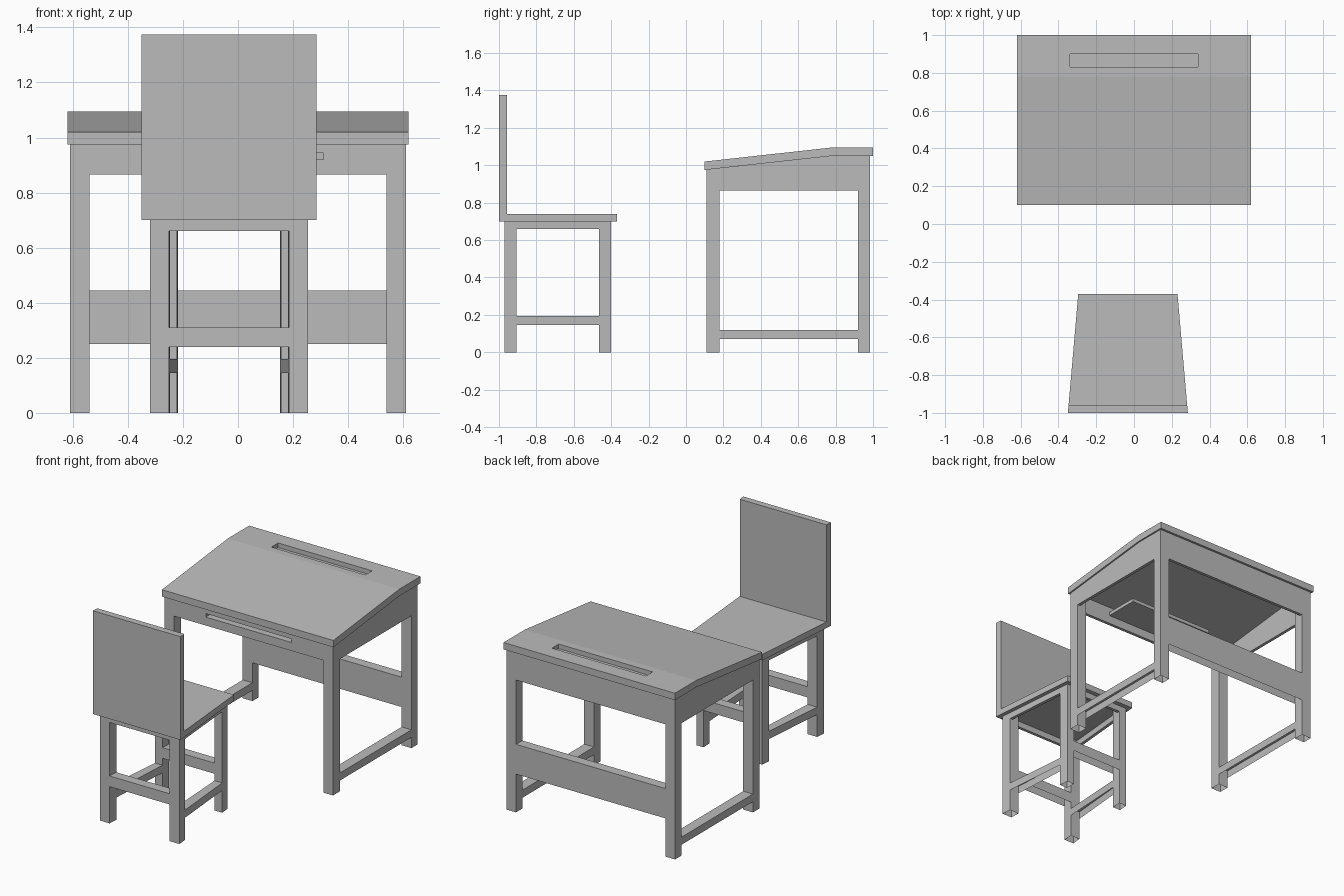
import bpy
import bmesh

cube = bpy.data.objects.get("Cube")
if cube:
    bpy.data.objects.remove(cube)

grey = bpy.data.materials.new("plain_grey")
grey.use_nodes = True
grey.diffuse_color = (0.5, 0.5, 0.5, 1)
grey.node_tree.nodes["Principled BSDF"].inputs["Base Color"].default_value = (0.5, 0.5, 0.5, 1)


def finish(name, bm):
    bmesh.ops.recalc_face_normals(bm, faces=bm.faces)
    mesh = bpy.data.meshes.new(name)
    bm.to_mesh(mesh)
    bm.free()
    mesh.materials.append(grey)
    obj = bpy.data.objects.new(name, mesh)
    bpy.context.collection.objects.link(obj)
    return obj


def loft(name, lower, upper, skip=""):
    """Join two matching outlines; skip 'lower' or 'upper' leaves that end open."""
    bm = bmesh.new()
    a = [bm.verts.new(p) for p in lower]
    b = [bm.verts.new(p) for p in upper]
    n = len(a)
    for i in range(n):
        bm.faces.new((a[i], a[(i + 1) % n], b[(i + 1) % n], b[i]))
    if skip != "lower":
        bm.faces.new(a)
    if skip != "upper":
        bm.faces.new(b)
    return finish(name, bm)


def post(name, outline, z0, z1, skip=""):
    """Upright prism; z1 may be a function of y."""
    top = z1 if callable(z1) else (lambda y: z1)
    return loft(name, [(x, y, z0) for x, y in outline],
                [(x, y, top(y)) for x, y in outline], skip)


def rect(x0, x1, y0, y1):
    return [(x0, y0), (x1, y0), (x1, y1), (x0, y1)]


def cut(obj, cutter):
    """Subtract the cutter for good and delete it."""
    mod = obj.modifiers.new("cut", "BOOLEAN")
    mod.operation = "DIFFERENCE"
    mod.solver = "EXACT"
    mod.object = cutter
    graph = bpy.context.evaluated_depsgraph_get()
    mesh = bpy.data.meshes.new_from_object(obj.evaluated_get(graph))
    obj.modifiers.clear()
    obj.data = mesh
    bpy.data.objects.remove(cutter)


# ---------- Desk ----------
def under_top(y):
    return min(1.05, 0.975 + (y - 0.1) * 0.11)


# Sloped top with a pencil groove
profile = [(0.1, 0.975), (0.78, 1.05), (1, 1.05), (1, 1.095), (0.78, 1.095), (0.1, 1.02)]
desk_top = loft("desk_top", [(-0.62, y, z) for y, z in profile],
                [(0.62, y, z) for y, z in profile])
cut(desk_top, post("groove_cutter", rect(-0.34, 0.34, 0.83, 0.9), 1.065, 1.2))

front, back = (0.11, 0.18), (0.92, 0.985)
apron_z, sheet = 0.865, 0.02
for side, s in (("right", -1), ("left", 1)):
    inner, outer = 0.54 * s, 0.61 * s
    for end, ys in (("front", front), ("back", back)):
        post(f"desk_{end}_leg_{side}", rect(inner, outer, *ys), 0, under_top, "lower")
    post(f"desk_side_stretcher_{side}", rect(inner, outer, front[1], back[0]), 0.07, 0.12, "lower")
    span = [(front[1], apron_z), (back[0], apron_z), (back[0], 1.05),
            (0.78, 1.05), (front[1], under_top(front[1]))]
    loft(f"desk_side_apron_{side}", [(outer - sheet * s, y, z) for y, z in span],
         [(outer, y, z) for y, z in span])

post("desk_back_apron", rect(-0.54, 0.54, back[1] - sheet, back[1]), apron_z, 1.05)
post("desk_back_panel", rect(-0.54, 0.54, *back), 0.25, 0.445, "lower")

# Front apron with a slot and a shallow tray behind it
front_apron = post("desk_front_apron", rect(-0.54, 0.54, front[0], front[0] + sheet),
                   apron_z, under_top)
cut(front_apron, post("slot_cutter", rect(-0.31, 0.31, 0, 0.3), 0.92, 0.943))
slot = [(-0.31, 0.92), (0.31, 0.92), (0.31, 0.943), (-0.31, 0.943)]
loft("desk_tray", [(x, front[0] + sheet, z) for x, z in slot],
     [(x, 0.36, z) for x, z in slot], "lower")

# ---------- Chair (narrower towards its front edge) ----------
MID = -0.0325


def seat_half(y):
    return 0.3175 - 0.087 * (y + 1)


def leg_outer(y):
    return 0.2875 - 0.087 * (y + 0.97)


def leg_inner(y):
    return 0.2175 - 0.057 * (y + 0.97)


def across(half, y0, y1):
    """Outline spanning the chair, following its taper."""
    return [(MID - half(y0), y0), (MID + half(y0), y0),
            (MID + half(y1), y1), (MID - half(y1), y1)]


def strip(s, y0, y1, inner=leg_inner):
    """Outline between the inner and outer leg lines on one side."""
    return [(MID + s * inner(y0), y0), (MID + s * leg_outer(y0), y0),
            (MID + s * leg_outer(y1), y1), (MID + s * inner(y1), y1)]


post("chair_seat", across(seat_half, -0.957, -0.37), 0.7, 0.74)
post("chair_backrest", across(seat_half, -1, -0.957), 0.7, 1.375)

rear, fore = (-0.97, -0.905), (-0.465, -0.4)
for side, s in (("right", -1), ("left", 1)):
    for end, ys in (("back", rear), ("front", fore)):
        post(f"chair_{end}_leg_{side}", strip(s, *ys), 0, 0.7, "lower")
    post(f"chair_side_stretcher_{side}", strip(s, rear[1], fore[0]), 0.145, 0.195, "lower")
    post(f"chair_side_apron_{side}",
         strip(s, rear[1], fore[0], lambda y: leg_outer(y) - sheet), 0.66, 0.7)

for end, ys, edge in (("back", rear, (rear[0], rear[0] + sheet)),
                      ("front", fore, (fore[1] - sheet, fore[1]))):
    post(f"chair_{end}_stretcher", across(leg_inner, *ys), 0.24, 0.31, "lower")
    post(f"chair_{end}_apron", across(leg_inner, *edge), 0.66, 0.7)
